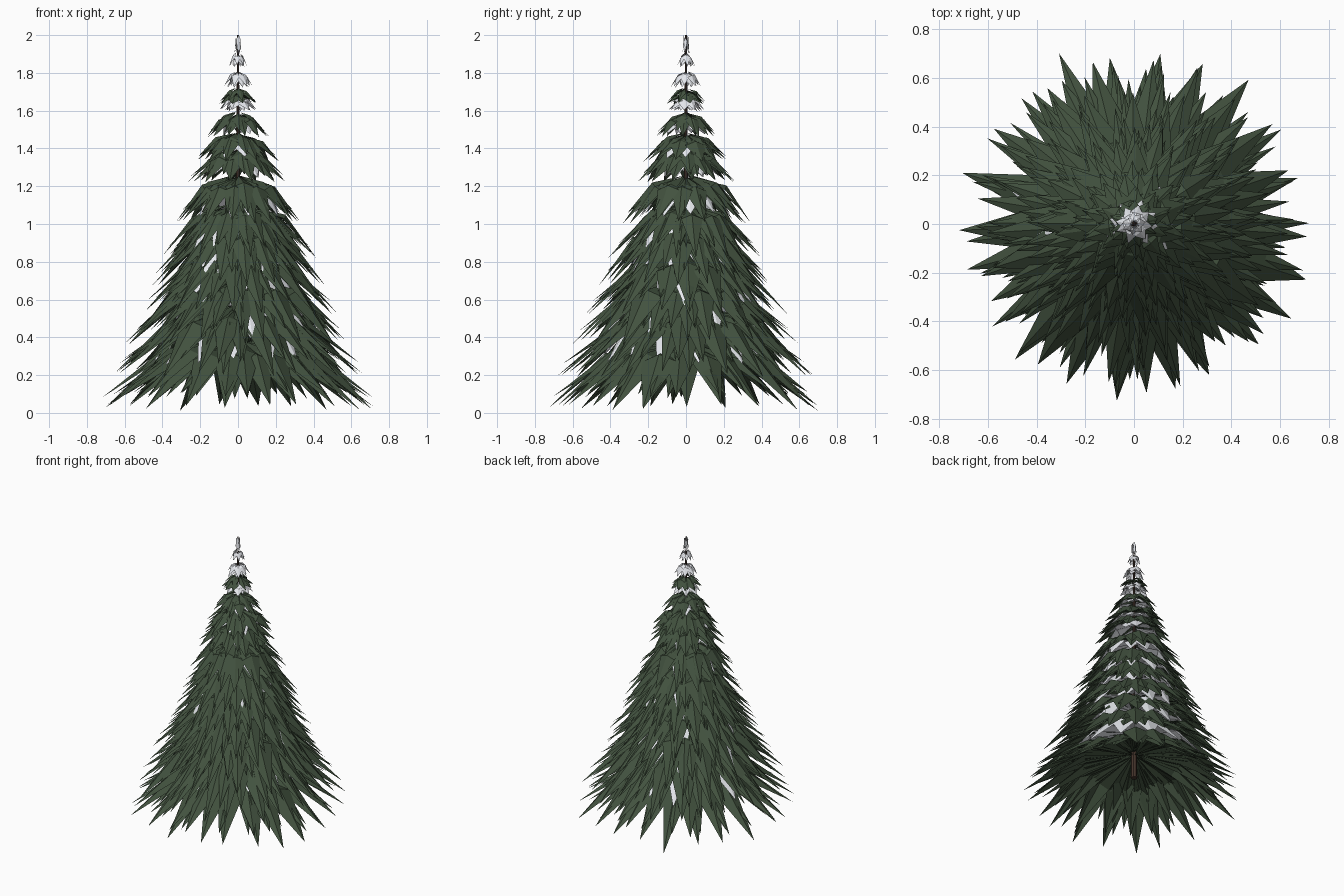
import bpy, bmesh, math, random

if "Cube" in bpy.data.objects:
    bpy.data.objects.remove(bpy.data.objects["Cube"])

random.seed(7)

def material(name, rgb):
    m = bpy.data.materials.new(name)
    m.diffuse_color = (*rgb, 1)
    m.use_nodes = True
    m.node_tree.nodes["Principled BSDF"].inputs["Base Color"].default_value = m.diffuse_color
    return m

green = material("needle_green", (0.055, 0.085, 0.05))
white = material("snow_white", (0.8, 0.82, 0.86))
brown = material("bark_brown", (0.06, 0.035, 0.025))

def finish(bm, name, mat):
    me = bpy.data.meshes.new(name)
    bm.to_mesh(me)
    bm.free()
    ob = bpy.data.objects.new(name, me)
    ob.data.materials.append(mat)
    bpy.context.collection.objects.link(ob)
    return ob

def spike(bm, ang, top, r_tip, z_tip, shoulder, half_w, fold):
    """Folded bough: nearly flat near the trunk, then drooping to a point."""
    ca, sa = math.cos(ang), math.sin(ang)
    def v(r, t, z):
        return bm.verts.new((r * ca - t * sa, r * sa + t * ca, z))
    rs = r_tip * shoulder
    zs = top - 0.18 * (top - z_tip)
    root = v(0.012, 0, top)
    ridge = v(rs, 0, zs)
    left = v(rs * 0.97, half_w, zs - fold)
    right = v(rs * 0.97, -half_w, zs - fold)
    tip = v(r_tip, 0, z_tip)
    for f in ((root, ridge, left), (root, right, ridge),
              (left, ridge, tip), (ridge, right, tip)):
        bm.faces.new(f)

def ring(bm, n, top, radius, z_tip, shoulder, width=1.0, vary=0.05, fold=0.4):
    start = random.random() * math.tau
    for i in range(n):
        a = start + math.tau * (i + random.uniform(-0.25, 0.25)) / n
        k = random.uniform(1 - 2 * vary, 1) if i else 1
        t = top + random.uniform(-0.012, 0.012)
        s = shoulder * random.uniform(0.88, 1.1)
        w = width * math.pi * radius * s / n * random.uniform(1.0, 1.35)
        spike(bm, a, t, radius * k, t - (t - z_tip) * k, s, w, w * fold)

# tiers: top height, tip radius, tip height, number of boughs
tiers = [(0.37, 0.765, 0.01, 22), (0.55, 0.70, 0.19, 22), (0.71, 0.61, 0.36, 20),
         (0.84, 0.54, 0.52, 19), (0.98, 0.47, 0.67, 18), (1.09, 0.42, 0.82, 17),
         (1.24, 0.35, 1.00, 15), (1.38, 0.27, 1.22, 13), (1.46, 0.235, 1.33, 12),
         (1.57, 0.17, 1.46, 11), (1.695, 0.11, 1.635, 9)]

# green boughs, three staggered rings per tier, with snow hanging under each
for i, (top, r, zt, n) in enumerate(tiers):
    h = top - zt
    bm = bmesh.new()
    ring(bm, n, top, r, zt, 0.57, 1.2)
    ring(bm, n, top + 0.015, r * 0.94, zt + 0.2 * h, 0.52, 1.2)
    if i < 8:
        ring(bm, n, top - 0.01, r * 0.84, zt + 0.18 * h, 0.58, 1.0)
    finish(bm, f"bough_tier_{i + 1}", green)
    if i:
        bm = bmesh.new()
        ring(bm, max(8, n // 2 + 3), top - 0.03, r * 0.74, zt + 0.12 * h, 0.66, 1.0, 0.08, 0.25)
        finish(bm, f"snow_tier_{i + 1}", white)

# snowy crown, each whorl a double ring
for i, (top, r, zt, n) in enumerate([(1.67, 0.105, 1.60, 8), (1.80, 0.085, 1.725, 8),
                                     (1.90, 0.05, 1.835, 7), (1.99, 0.02, 1.90, 5)]):
    bm = bmesh.new()
    ring(bm, n, top, r, zt, 0.55, 1.2)
    ring(bm, n - 1, top - 0.015, r * 0.75, zt - 0.005, 0.55, 1.2)
    finish(bm, f"crown_snow_{i + 1}", white)

# tapered trunk
bpy.ops.mesh.primitive_cone_add(vertices=8, radius1=0.022, radius2=0.004,
                                depth=1.82, location=(0, 0, 1.09))
trunk = bpy.context.object
trunk.name = "trunk"
trunk.data.materials.append(brown)
